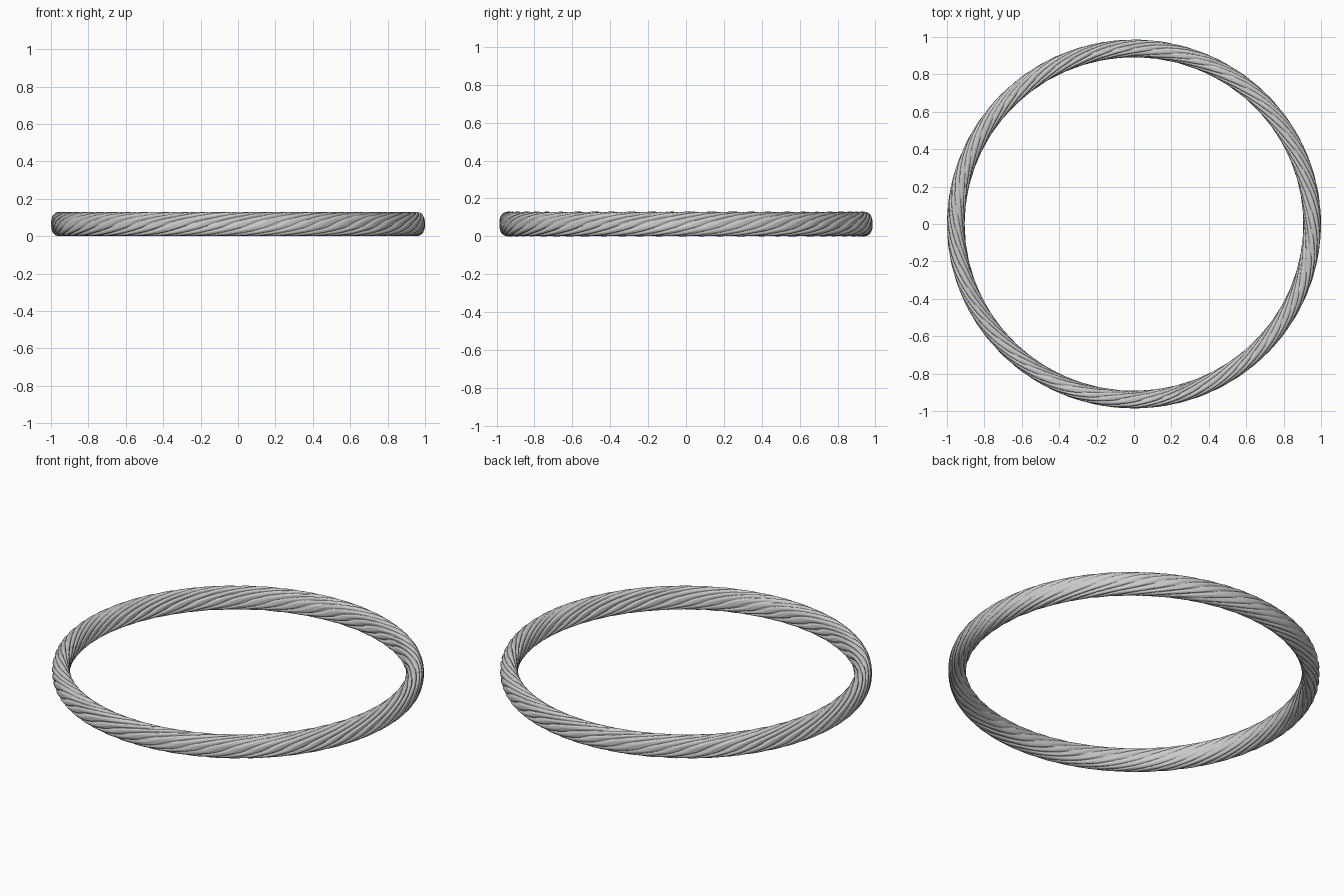
import bpy, bmesh, math
from math import sin, cos, pi, tau

if "Cube" in bpy.data.objects:
    bpy.data.objects.remove(bpy.data.objects["Cube"])

STEPS, SIDES = 900, 120        # around the hoop / around the rope
STRANDS, TURNS = 11, 5         # strands in the rope, twists per loop
RX, RY = 0.952, 0.938          # centre line of the hoop
HALF_W, HALF_H = 0.048, 0.065  # half sizes of the rope section


def spow(v, p):
    return math.copysign(abs(v) ** p, v)


def groove_depth(theta, phi):
    """Relief of the twisted strands plus finer fibres, 0 at the crests."""
    wobble = 0.22 * sin(4 * theta + 3 * phi) + 0.15 * sin(14 * theta - 2 * phi)
    lay = phi - TURNS * theta
    a = STRANDS * lay + wobble + 0.5 * sin(3 * lay)
    strand = 1 - abs(sin(a / 2 + 0.25 * sin(a))) ** 0.7
    vary = 0.8 + 0.2 * sin(2 * lay + 6 * theta)
    fibre = 0.5 + 0.5 * sin(3 * a + 1.5 * sin(10 * theta))
    return 0.0125 * strand * vary + 0.0015 * fibre


# twisted rope hoop
bm = bmesh.new()
rings = []
for i in range(STEPS):
    t = tau * i / STEPS
    ring = []
    for j in range(SIDES):
        p = tau * j / SIDES
        d = groove_depth(t, p)
        u = (HALF_W - d) * spow(cos(p), 0.82)
        w = (HALF_H - d) * spow(sin(p), 0.82)
        ring.append(bm.verts.new(((RX + u) * cos(t), (RY + u) * sin(t), HALF_H + w)))
    rings.append(ring)

for i in range(STEPS):
    a, b = rings[i], rings[(i + 1) % STEPS]
    for j in range(SIDES):
        k = (j + 1) % SIDES
        bm.faces.new((a[j], b[j], b[k], a[k])).smooth = True
bmesh.ops.recalc_face_normals(bm, faces=bm.faces)

mesh = bpy.data.meshes.new("rope_hoop")
bm.to_mesh(mesh)
bm.free()
hoop = bpy.data.objects.new("rope_hoop", mesh)
bpy.context.collection.objects.link(hoop)
